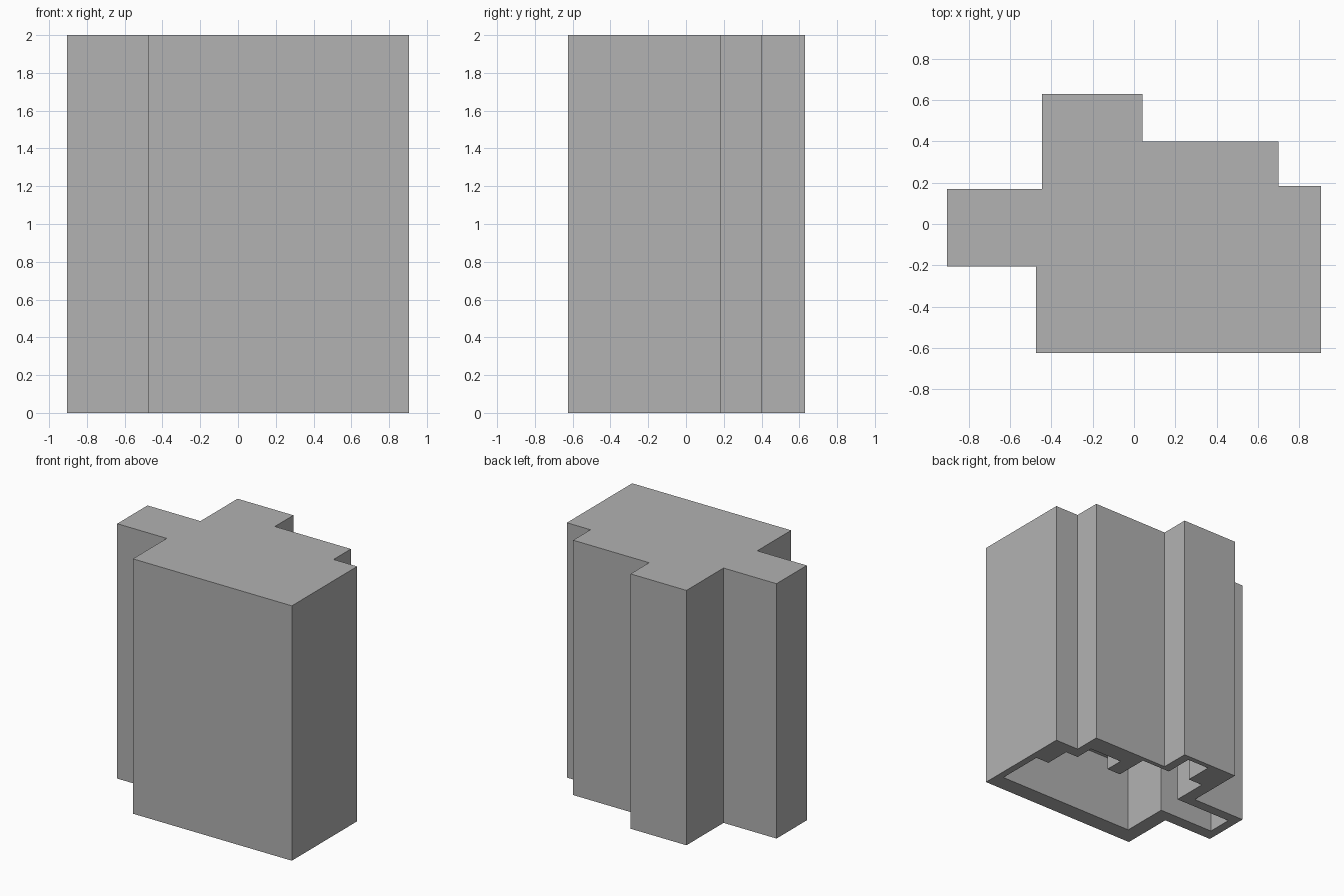
import bpy
import bmesh

cube = bpy.data.objects.get("Cube")
if cube:
    bpy.data.objects.remove(cube, do_unlink=True)

HEIGHT = 2.0
CAVITY_DEPTH = 0.54

grey = bpy.data.materials.new("plain_grey")
grey.use_nodes = True
colour = (0.447, 0.447, 0.447, 1)
grey.diffuse_color = colour
grey.node_tree.nodes["Principled BSDF"].inputs["Base Color"].default_value = colour


def prism(name, outline, bottom, top):
    """Extrude a counter-clockwise plan outline into a solid block."""
    bm = bmesh.new()
    face = bm.faces.new([bm.verts.new((x, y, bottom)) for x, y in outline])
    result = bmesh.ops.extrude_face_region(bm, geom=[face], use_keep_orig=True)
    lifted = [g for g in result["geom"] if isinstance(g, bmesh.types.BMVert)]
    bmesh.ops.translate(bm, verts=lifted, vec=(0, 0, top - bottom))
    bmesh.ops.recalc_face_normals(bm, faces=bm.faces)
    mesh = bpy.data.meshes.new(name)
    bm.to_mesh(mesh)
    bm.free()
    mesh.materials.append(grey)
    obj = bpy.data.objects.new(name, mesh)
    bpy.context.collection.objects.link(obj)
    return obj


# Outer block with stepped wings
outer = [(-0.475, -0.625), (0.905, -0.625), (0.905, 0.185), (0.7, 0.185),
         (0.7, 0.4), (0.04, 0.4), (0.04, 0.63), (-0.445, 0.63),
         (-0.445, 0.17), (-0.905, 0.17), (-0.905, -0.205), (-0.475, -0.205)]
block = prism("stepped_block", outer, 0, HEIGHT)

# Stepped recess open at the underside
inner = [(-0.355, -0.49), (0.85, -0.49), (0.85, -0.11), (0.735, -0.11),
         (0.735, 0.095), (0.625, 0.095), (0.625, 0.25), (0.34, 0.25),
         (0.34, 0.1), (0.22, 0.1), (0.22, 0.365), (-0.03, 0.365),
         (-0.03, 0.59), (-0.22, 0.59), (-0.22, 0.37), (-0.345, 0.37),
         (-0.345, 0.09), (-0.835, 0.09), (-0.835, -0.11), (-0.355, -0.11)]
recess = prism("recess_cutter", inner, -0.2, CAVITY_DEPTH)
recess.hide_render = True
recess.hide_viewport = False

cut = block.modifiers.new("recess", "BOOLEAN")
cut.operation = "DIFFERENCE"
cut.solver = "EXACT"
cut.object = recess

# Bake the cut and drop the cutter
bpy.context.view_layer.objects.active = block
block.select_set(True)
bpy.ops.object.modifier_apply(modifier=cut.name)
bpy.data.objects.remove(recess, do_unlink=True)
